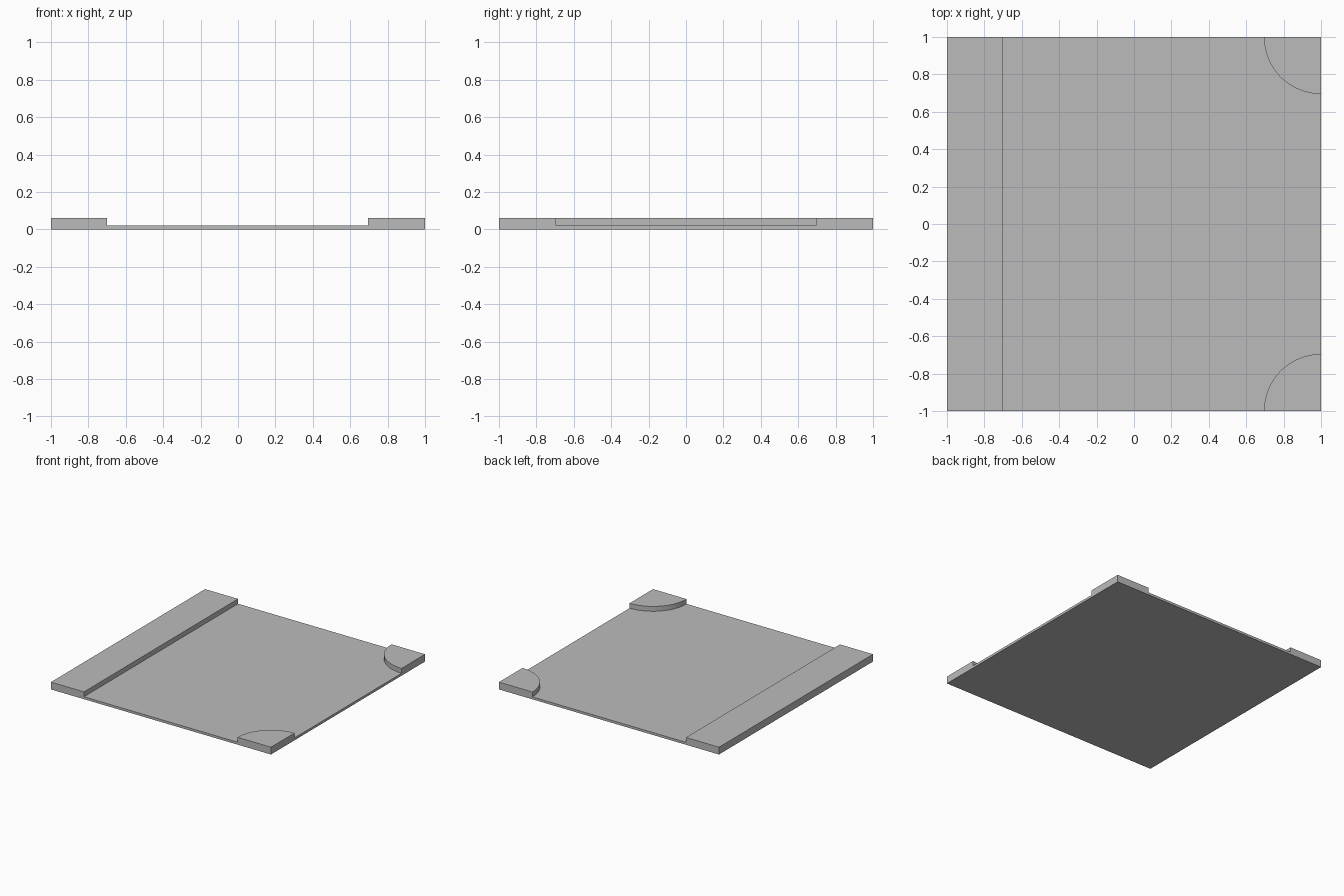
import bpy, bmesh
from math import cos, sin, pi

cube = bpy.data.objects.get("Cube")
if cube:
    bpy.data.objects.remove(cube, do_unlink=True)

BASE_TOP, TOP, RADIUS, SEGMENTS = 0.02, 0.06, 0.305, 16

grey = bpy.data.materials.new("plain grey")
grey.use_nodes = True
colour = (0.5, 0.5, 0.5, 1)
grey.diffuse_color = colour
grey.node_tree.nodes["Principled BSDF"].inputs["Base Color"].default_value = colour


def slab(name, outline, bottom, top):
    """Extrude a flat outline between two heights."""
    bm = bmesh.new()
    face = bm.faces.new([bm.verts.new((x, y, bottom)) for x, y in outline])
    result = bmesh.ops.extrude_face_region(bm, geom=[face], use_keep_orig=True)
    verts = [g for g in result["geom"] if isinstance(g, bmesh.types.BMVert)]
    bmesh.ops.translate(bm, vec=(0, 0, top - bottom), verts=verts)
    bmesh.ops.recalc_face_normals(bm, faces=bm.faces)
    mesh = bpy.data.meshes.new(name)
    bm.to_mesh(mesh)
    bm.free()
    mesh.materials.append(grey)
    obj = bpy.data.objects.new(name, mesh)
    bpy.context.collection.objects.link(obj)
    bpy.context.view_layer.objects.active = obj
    obj.select_set(True)
    bpy.ops.object.shade_smooth_by_angle()
    obj.select_set(False)
    return obj


def rectangle(x0, x1):
    return [(x0, -1), (x1, -1), (x1, 1), (x0, 1)]


# Thin square plate and the raised strip along its right edge
slab("base_plate", rectangle(-1, 1), 0, BASE_TOP)
slab("raised_strip", rectangle(-1, -0.7), BASE_TOP, TOP)

# Quarter-round pads in the two left corners
angles = [pi / 2 * i / SEGMENTS for i in range(SEGMENTS + 1)]
for name, side in (("front_corner_pad", -1), ("back_corner_pad", 1)):
    arc = [(1 - RADIUS * cos(a), side * (1 - RADIUS * sin(a))) for a in angles]
    slab(name, [(1, side)] + arc, BASE_TOP, TOP)
